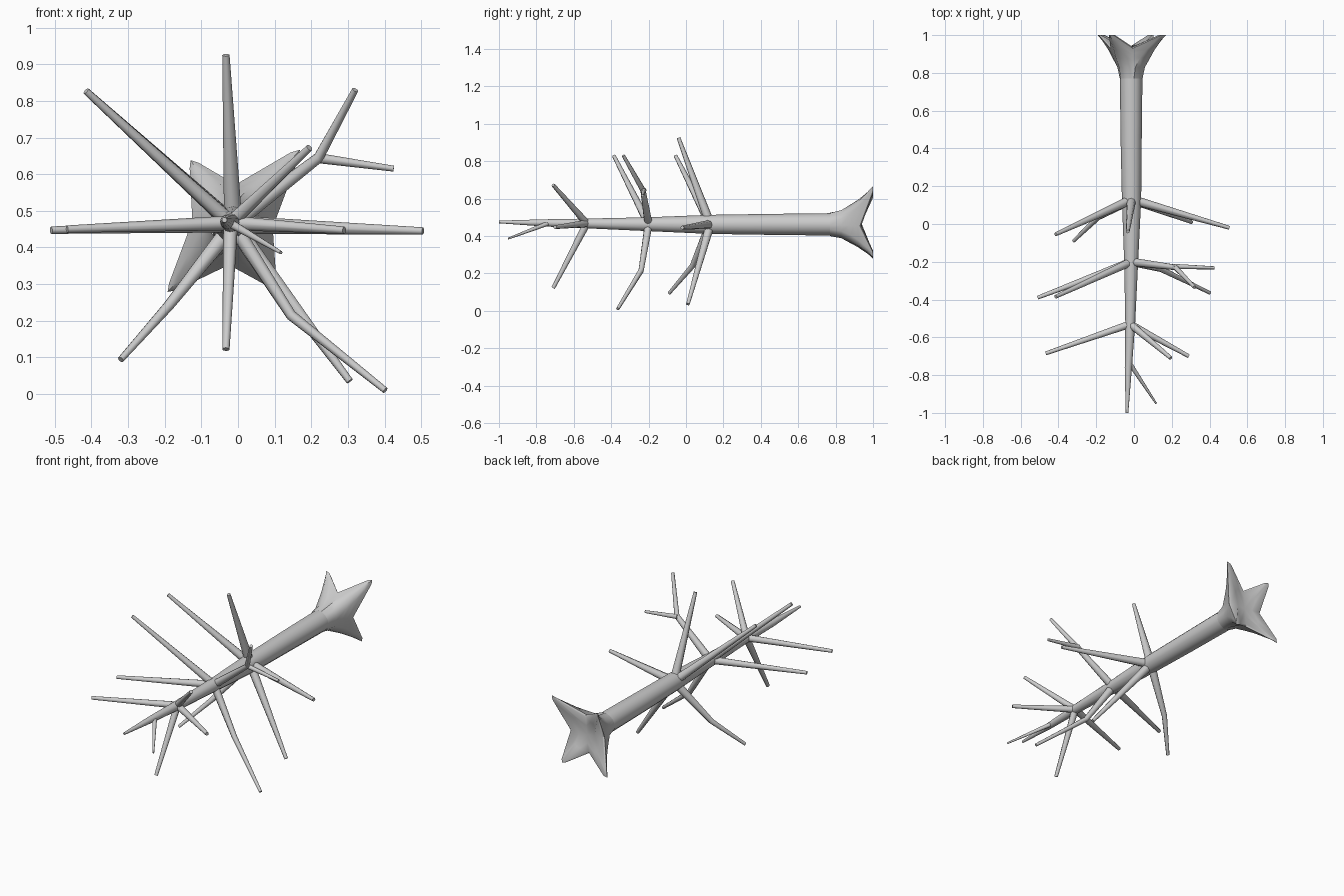
import bpy, bmesh
from math import radians, cos, sin, pi
from mathutils import Vector

if "Cube" in bpy.data.objects:
    bpy.data.objects.remove(bpy.data.objects["Cube"])


def finish(name, bm):
    bmesh.ops.recalc_face_normals(bm, faces=bm.faces)
    me = bpy.data.meshes.new(name)
    bm.to_mesh(me)
    bm.free()
    ob = bpy.data.objects.new(name, me)
    bpy.context.collection.objects.link(ob)
    bpy.ops.object.select_all(action='DESELECT')
    ob.select_set(True)
    bpy.context.view_layer.objects.active = ob
    bpy.ops.object.shade_smooth_by_angle(angle=radians(50))
    return ob


def bridge(bm, a, b):
    n = len(a)
    for i in range(n):
        bm.faces.new((a[i], a[(i + 1) % n], b[(i + 1) % n], b[i]))


def tube(name, path, radii, sides):
    """Tapered tube swept along a polyline, capped at both ends."""
    pts = [Vector(p) for p in path]
    bm = bmesh.new()
    rings = []
    for i, p in enumerate(pts):
        d = (pts[min(i + 1, len(pts) - 1)] - pts[max(i - 1, 0)]).normalized()
        ref = Vector((0, 0, 1)) if abs(d.z) < 0.85 else Vector((1, 0, 0))
        if name != "trunk":
            chord = (pts[-1] - pts[0]).normalized()
            ref = Vector((0, 0, 1)) if abs(chord.z) < 0.85 else Vector((1, 0, 0))
        u = d.cross(ref).normalized()
        v = d.cross(u)
        rings.append([bm.verts.new(p + radii[i] * (cos(2 * pi * k / sides) * u + sin(2 * pi * k / sides) * v))
                      for k in range(sides)])
    for a, b in zip(rings, rings[1:]):
        bridge(bm, a, b)
    bm.faces.new(rings[0])
    bm.faces.new(rings[-1])
    return finish(name, bm)


# Trunk lying along y, tapering towards the front tip
tube("trunk",
     [(-0.015, 0.80, 0.462), (-0.015, 0.45, 0.462), (-0.013, 0.13, 0.462),
      (-0.015, -0.20, 0.463), (-0.02, -0.53, 0.467), (-0.03, -0.76, 0.47), (-0.037, -1.0, 0.475)],
     [0.060, 0.056, 0.051, 0.037, 0.026, 0.019, 0.007], 12)

# Root flare: four-lobed loft, (angle, reach) for each root
roots = [(48, 0.275), (123, 0.21), (226, 0.255), (304, 0.21)]
# y at root, y at valley, blend towards full reach, valley radius, root half width
sections = [(0.77, 0.77, 0.00, 0.060, 0.030), (0.83, 0.83, 0.08, 0.066, 0.034),
            (0.88, 0.87, 0.28, 0.080, 0.036), (0.92, 0.90, 0.48, 0.094, 0.030),
            (0.97, 0.92, 0.80, 0.105, 0.020), (1.00, 0.93, 1.00, 0.110, 0.014),
            (1.00, 0.937, 0.90, 0.100, 0.014), (0.955, 0.937, 0.25, 0.050, 0.018)]
cx, cz = -0.015, 0.462
bm = bmesh.new()
rings = []
for yr, yv, f, rv, w in sections:
    ring = []
    for k, (ang, reach) in enumerate(roots):
        a = radians(ang)
        nxt = roots[(k + 1) % 4][0] + (360 if k == 3 else 0)
        m = radians((ang + nxt) / 2)
        r = 0.06 + (reach - 0.06) * f
        for s, k_r in ((-1, 0.92), (0, 1.0), (1, 0.92)):
            ring.append(bm.verts.new((cx + r * k_r * cos(a) - s * w * sin(a), yr,
                                      cz + r * k_r * sin(a) + s * w * cos(a))))
        ring.append(bm.verts.new((cx + rv * cos(m), yv, cz + rv * sin(m))))
    rings.append(ring)
for a, b in zip(rings, rings[1:]):
    bridge(bm, a, b)
centre = bm.verts.new((cx, 0.933, cz))
last = rings[-1]
for i in range(len(last)):
    bm.faces.new((last[i], last[(i + 1) % len(last)], centre))
finish("root_flare", bm)

# Branches in three whorls: start point, then paths to each end
whorls = {
    "rear_branch": ((-0.013, 0.13, 0.462), 0.025, [
        [(0.505, -0.02, 0.445)],
        [(0.305, 0.01, 0.035)],
        [(-0.415, -0.055, 0.827)],
        [(-0.19, 0.035, 0.24), (-0.32, -0.09, 0.094)],
        [(-0.033, -0.04, 0.925)]]),
    "middle_branch": ((-0.015, -0.20, 0.463), 0.022, [
        [(-0.51, -0.39, 0.447)],
        [(-0.415, -0.385, 0.827)],
        [(0.22, -0.23, 0.645), (0.32, -0.335, 0.83)],
        [(0.145, -0.24, 0.215), (0.402, -0.365, 0.01)]]),
    "front_branch": ((-0.02, -0.53, 0.467), 0.020, [
        [(-0.467, -0.685, 0.45)],
        [(0.29, -0.70, 0.447)],
        [(0.195, -0.71, 0.672)],
        [(-0.033, -0.71, 0.122)]]),
}
for name, (start, r0, paths) in whorls.items():
    for i, path in enumerate(paths):
        radii = [r0, 0.010] if len(path) == 1 else [r0, 0.015, 0.009]
        tube(f"{name}_{i + 1}", [start] + path, radii, 8)

# Forked side shoot and the small twig near the tip
tube("fork_branch", [(0.21, -0.225, 0.645), (0.425, -0.232, 0.615)], [0.014, 0.008], 8)
tube("tip_twig", [(-0.028, -0.73, 0.47), (0.117, -0.95, 0.386)], [0.013, 0.005], 8)
